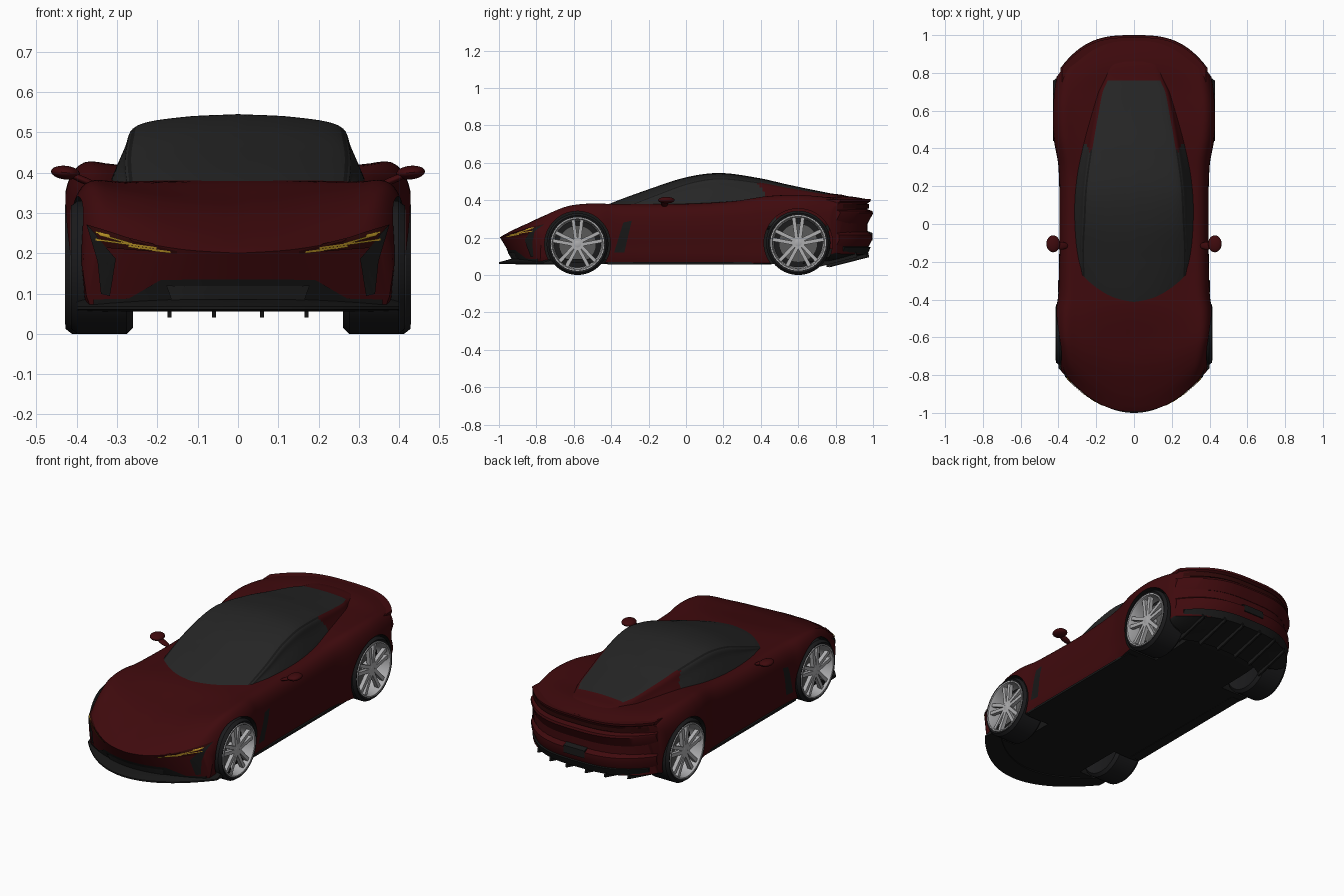
import bpy, bmesh, math
from mathutils import Matrix, Vector
from mathutils.bvhtree import BVHTree

if "Cube" in bpy.data.objects:
    bpy.data.objects.remove(bpy.data.objects["Cube"])
made = []


def material(name, r, g, b):
    m = bpy.data.materials.new(name)
    m.use_nodes = True
    m.diffuse_color = (r, g, b, 1)
    m.node_tree.nodes["Principled BSDF"].inputs["Base Color"].default_value = (r, g, b, 1)
    return m


paint = material("deep red paint", .05, .003, .004)
dark_red = material("dark red lamp", .025, .002, .002)
trim = material("black trim", .009, .009, .009)
glass = material("dark glass", .019, .019, .019)
rubber = material("tyre rubber", .011, .011, .012)
silver = material("silver alloy", .42, .42, .43)
steel = material("brake steel", .1, .1, .1)
amber = material("amber lamp", .5, .3, .02)


def smooth(keys, t):
    """Cubic interpolation through (position, value) keys."""
    t = min(max(t, keys[0][0]), keys[-1][0])
    last = len(keys) - 1
    i = 0
    while i < last - 1 and t > keys[i + 1][0]:
        i += 1

    def slope(k):
        a, b = keys[max(k - 1, 0)], keys[min(k + 1, last)]
        return (b[1] - a[1]) / (b[0] - a[0])
    (t0, v0), (t1, v1) = keys[i], keys[i + 1]
    h = t1 - t0
    u = (t - t0) / h
    return (v0 * (1 + 2 * u) * (1 - u) ** 2 + v1 * u * u * (3 - 2 * u)
            + h * slope(i) * u * (1 - u) ** 2 - h * slope(i + 1) * u * u * (1 - u))


def spread(a, b, n):
    return [a + (b - a) * i / (n - 1) for i in range(n)]


def half_section(points, steps):
    xs = [(i, p[0]) for i, p in enumerate(points)]
    zs = [(i, p[1]) for i, p in enumerate(points)]
    total = (len(points) - 1) * steps
    return [(smooth(xs, i / steps), smooth(zs, i / steps)) for i in range(total + 1)]


def ring(half):
    return half + [(-x, z) for x, z in half[-2:0:-1]]


def sheet(rows, wrap, pick=None):
    bm = bmesh.new()
    grid = [[bm.verts.new(p) for p in row] for row in rows]
    n = len(rows[0])
    for i in range(len(rows) - 1):
        for j in range(n if wrap else n - 1):
            k = (j + 1) % n
            f = bm.faces.new((grid[i][j], grid[i][k], grid[i + 1][k], grid[i + 1][j]))
            if pick:
                f.material_index = pick(i, j)
    return bm, grid


def finish(bm, name, mats, facing=None):
    bmesh.ops.remove_doubles(bm, verts=bm.verts, dist=1e-5)
    bmesh.ops.recalc_face_normals(bm, faces=bm.faces)
    bm.normal_update()
    if facing and sum(f.normal.dot(facing) for f in bm.faces) < 0:
        bmesh.ops.reverse_faces(bm, faces=bm.faces)
    me = bpy.data.meshes.new(name)
    bm.to_mesh(me)
    bm.free()
    for m in mats:
        me.materials.append(m)
    ob = bpy.data.objects.new(name, me)
    bpy.context.collection.objects.link(ob)
    made.append(ob)
    return ob


def bow(x, end):
    """How far the bumper line sweeps back at x."""
    return .25 * (x / .41) ** 2 if end < 0 else .235 * abs(x / .43) ** 3


# Lower body: bowed sections lofted from nose to tail
width = [(-1, .385), (-.8, .405), (-.7, .413), (-.5, .413), (-.35, .4), (0, .395), (.3, .4),
         (.45, .425), (.55, .432), (.75, .432), (.9, .42), (1, .405)]
shoulder = [(-1, .245), (-.9, .31), (-.8, .35), (-.7, .372), (-.55, .38), (-.35, .375), (0, .375),
            (.25, .39), (.45, .42), (.65, .425), (.8, .415), (1, .39)]
deck = [(-1, .2), (-.9, .25), (-.75, .31), (-.6, .345), (-.45, .375), (-.3, .385), (0, .4),
        (.7, .41), (.85, .422), (1, .4)]
floor = [(-1, .062), (-.4, .06), (.6, .06), (.8, .075), (1, .12)]


def body_row(s):
    w, sh, d, b = (smooth(k, s) for k in (width, shoulder, deck, floor))
    h = sh - b
    half = half_section([(0, b), (.5 * w, b), (.9 * w, b), (.965 * w, b + .02), (.985 * w, b + .3 * h),
                         (w, b + .6 * h), (.975 * w, b + .86 * h), (.88 * w, sh),
                         (.7 * w, sh + (d - sh) * .3), (.35 * w, sh + (d - sh) * .8), (0, d)], 4)
    front, back = max(0, (-.4 - s) / .6), max(0, (s - .5) / .5)
    row = []
    for x, z in ring(half):
        lean = .6 * max(0, .21 - z) * max(0, 1 - (x / .41) ** 2)
        row.append((x, s + front * (bow(x, -1) + lean) - back * bow(x, 1), z))
    return row


bm, grid = sheet([body_row(s) for s in spread(-1, .97, 100)], True)
for end in (grid[0], grid[-1]):
    n = len(end)
    top = n // 2
    for j in range(top // 2):
        for sign in (1, -1):
            loop = [end[sign * q % n] for q in (j, j + 1, top - j - 1, top - j)]
            bm.faces.new(list(dict.fromkeys(loop)))
bmesh.ops.recalc_face_normals(bm, faces=bm.faces)
for f in bm.faces:
    f.material_index = int(f.normal.z < -.6 and f.calc_center_median().z < .2)
body = finish(bm, "body", [paint, trim])

# Wheel arches cut out of the body
axles = [(-.58, .338, 1.0), (.6, .352, 1.04)]
bm = bmesh.new()
for y, x, size in axles:
    for side in (1, -1):
        place = Matrix.Translation((side * .43, y, .165 * size)) @ Matrix.Rotation(math.pi / 2, 4, 'Y')
        bmesh.ops.create_cone(bm, cap_ends=True, segments=64, radius1=.176 * size, radius2=.176 * size,
                              depth=.4, matrix=place)
for f in bm.faces:
    f.material_index = 1
cutter = finish(bm, "arch_cutter", [paint, trim])
cutter.hide_render = True
made.remove(cutter)
cut = body.modifiers.new("arches", 'BOOLEAN')
cut.operation, cut.solver, cut.object = 'DIFFERENCE', 'EXACT', cutter
done = bpy.data.meshes.new_from_object(body.evaluated_get(bpy.context.evaluated_depsgraph_get()))
body.modifiers.clear()
body.data = done
bpy.data.objects.remove(cutter)

# Cabin: glazed roof, windscreen and side windows, painted rear quarters
roof = [(-.5, .335), (-.41, .38), (-.2, .458), (0, .522), (.18, .545), (.39, .518), (.55, .482),
        (.77, .437), (.85, .425), (.95, .385)]
base = [(-.5, .28), (-.3, .31), (-.1, .325), (.1, .328), (.3, .315), (.5, .285), (.7, .23), (.95, .16)]
edge = [(-.5, .255), (-.2, .265), (0, .257), (.2, .247), (.4, .22), (.6, .185), (.7, .165), (.76, .14), (.95, .1)]
drop = [(-.5, .025), (.2, .028), (.77, .01), (.95, .01)]
cabin_at = spread(-.5, .95, 100)
STEPS = 6


def cabin_row(s):
    t, g, r = (smooth(k, s) for k in (roof, base, edge))
    e = t - smooth(drop, s)
    zb = min(.34, e - .05)
    half = half_section([(0, .25), (g, .25), (g, zb), (g + (r - g) * .62, zb + .7 * (e - zb)),
                         (r, e), (.55 * r, e + .75 * (t - e)), (0, t)], STEPS)
    fade = max(0, (.2 - s) / .65)
    return [(x, s + fade * .1 * (x / .3) ** 2, z) for x, z in ring(half)]


def cabin_colour(i, j):
    count = STEPS * 6
    u = ((j if j < count else 2 * count - 1 - j) + .5) / STEPS
    s = cabin_at[i]
    if u > 4:
        return 1 if s < .75 else 0
    if u > 3.8:
        return 2 if s < .38 else 0
    return 1 if s < .36 + .05 * (4 - u) else 0


bm, grid = sheet([cabin_row(s) for s in cabin_at], True, cabin_colour)
cabin = finish(bm, "cabin", [paint, glass, trim])

# Thin plates laid onto the body, between two outline edges
bm = bmesh.new()
bm.from_mesh(body.data)
bm.from_mesh(cabin.data)
surface = BVHTree.FromBMesh(bm)
bm.free()


def along(points, u):
    q = u * (len(points) - 1)
    i = min(int(q), len(points) - 2)
    return Vector(points[i]).lerp(Vector(points[i + 1]), q - i)


def plate(name, mat, first, second, axis, lift=.003):
    ray = {'front': Vector((0, 1, 0)), 'right': Vector((1, 0, 0)), 'left': Vector((-1, 0, 0))}[axis]
    rows = []
    for u in spread(0, 1, 25):
        row = []
        for v in spread(0, 1, 7):
            a, z = along(first, u).lerp(along(second, u), v)
            start = Vector((a, -2, z)) if axis == 'front' else Vector((-2 * ray.x, a, z))
            spot, normal, _, _ = surface.ray_cast(start, ray)
            if spot is None:
                break
            if normal.dot(ray) > 0:
                normal = -normal
            row.append(spot + normal * lift)
        if len(row) == 7:
            rows.append(row)
    if len(rows) > 1:
        finish(sheet(rows, False)[0], name, [mat], -ray)


def flip(points, sign):
    return [(sign * x, z) for x, z in points]


intake = [(-.385, .085), (-.27, .088), (-.19, .135), (0, .137), (.19, .135), (.27, .088), (.385, .085)]
plate("front_intake", trim, intake, [(x, .065) for x, z in intake], 'front')
plate("intake_mesh", glass, [(-.175, .122), (.175, .122)], [(-.16, .075), (.16, .075)], 'front', .006)
for side, word in ((1, "left"), (-1, "right")):
    plate(word + "_headlamp", dark_red, flip([(.372, .27), (.27, .236), (.15, .206)], side),
          flip([(.345, .215), (.25, .208), (.15, .2)], side), 'front')
    for a, b in (((.35, .252), (.26, .227)), ((.35, .237), (.2, .217)), ((.27, .221), (.165, .207))):
        plate(word + "_lamp_streak", amber, flip([a, b], side),
              flip([(x, z - .005) for x, z in (a, b)], side), 'front', .006)
    plate(word + "_front_vent", trim, flip([(.372, .27), (.345, .18), (.337, .1)], side),
          flip([(.366, .264), (.3, .187), (.315, .095)], side), 'front', .005)
    plate(word + "_fender_vent", trim, [(-.385, .12), (-.335, .28)], [(-.33, .12), (-.29, .29)],
          'left' if side > 0 else 'right')


# Bars that follow the bumper sweep: profile is (inset, height)
def band(name, mat, end, reach, profile):
    rows = [[(x, end * (1 - bow(x, end) - inset), z) for inset, z in profile]
            for x in spread(-reach, reach, 41)]
    bm, grid = sheet(rows, True)
    bm.faces.new(grid[0])
    bm.faces.new(grid[-1])
    finish(bm, name, [mat])


band("front_splitter", trim, -1, .4, [(0, .06), (0, .068), (.06, .085), (.13, .085), (.13, .056)])
band("tail_lip", paint, 1, .38, [(.1, .402), (.012, .405), (.014, .393), (.035, .38), (.1, .37)])
band("tail_lamp", dark_red, 1, .375, [(.06, .38), (.022, .38), (.022, .355), (.06, .355)])
band("upper_bumper", paint, 1, .39, [(.06, .36), (.004, .342), (0, .33), (.028, .275), (.06, .27)])
band("lower_bumper", paint, 1, .39, [(.06, .25), (.006, .215), (.006, .185), (.03, .14), (.07, .14)])
band("rear_plate", trim, 1, .065, [(.03, .235), (.004, .225), (.002, .185), (.03, .18)])
band("diffuser", trim, 1, .36, [(.24, .062), (.03, .11), (.012, .15), (.08, .155), (.24, .1)])


def block(name, mat, centre, size):
    bm = bmesh.new()
    bmesh.ops.create_cube(bm, size=1, matrix=Matrix.Translation(centre) @ Matrix.Diagonal((*size, 1)))
    return finish(bm, name, [mat])


for x in (-.28, -.17, -.06, .06, .17, .28):
    fin = block("diffuser_fin", trim, (0, 0, 0), (.01, .22, .035))
    fin.location = (x, .87 - bow(x, 1), .085)
    fin.rotation_euler.x = .25


# Mirrors and sills
def pod(name, centre, radii, tilt):
    bm = bmesh.new()
    place = Matrix.Translation(centre) @ Matrix.Rotation(tilt, 4, 'Y') @ Matrix.Diagonal((*radii, 1))
    bmesh.ops.create_uvsphere(bm, u_segments=24, v_segments=12, radius=1, matrix=place)
    finish(bm, name, [paint])


for side, word in ((1, "left"), (-1, "right")):
    pod(word + "_mirror", (side * .428, -.105, .4), (.036, .045, .017), side * -.1)
    pod(word + "_mirror_arm", (side * .385, -.115, .382), (.04, .02, .009), side * -.4)
    block(word + "_sill", trim, (side * .36, 0, .062), (.06, .84, .012))


# Wheels
def lathe(name, mat, profile):
    angles = [2 * math.pi * i / 56 for i in range(56)]
    rows = [[(x, r * math.cos(a), r * math.sin(a)) for a in angles] for x, r in profile]
    bm, grid = sheet(rows, True)
    bmesh.ops.remove_doubles(bm, verts=bm.verts, dist=1e-5)
    bmesh.ops.dissolve_degenerate(bm, edges=bm.edges, dist=1e-6)
    return finish(bm, name, [mat])


parts = [
    lathe("tyre", rubber, [(-.06, 0), (-.065, .12), (-.078, .15), (-.062, .165), (.06, .165),
                           (.076, .153), (.07, .141), (.02, .13), (0, .128), (0, 0)]),
    lathe("rim", silver, [(.07, .1435), (.077, .143), (.077, .136), (.06, .13), (.005, .125)]),
    lathe("brake_disc", steel, [(.005, .1), (.02, .1), (.02, 0)]),
    lathe("hub", silver, [(.02, .032), (.06, .03), (.066, .018), (.066, 0)]),
]
bm = bmesh.new()
for k in range(5):
    for side in (1, -1):
        place = (Matrix.Rotation(2 * math.pi * k / 5, 4, 'X') @ Matrix.Translation((.055, side * .016, .076))
                 @ Matrix.Rotation(-side * .13, 4, 'X') @ Matrix.Diagonal((.022, .019, .12, 1)))
        bmesh.ops.create_cube(bm, size=1, matrix=place)
parts.append(finish(bm, "spokes", [silver]))
for part in parts:
    kind = part.name
    for n, (y, x, size) in enumerate(axles):
        for side, word in ((1, "left"), (-1, "right")):
            first = n == 0 and side == 1
            ob = part if first else bpy.data.objects.new(kind, part.data)
            if not first:
                bpy.context.collection.objects.link(ob)
                made.append(ob)
            ob.name = ("front_", "rear_")[n] + word + "_" + kind
            ob.location = (side * x, y, .165 * size)
            ob.scale = (1, size, size)
            ob.rotation_euler.z = 0 if side > 0 else math.pi

# Smooth shading with crisp edges
for ob in bpy.context.scene.objects:
    ob.select_set(ob in made)
bpy.context.view_layer.objects.active = body
bpy.ops.object.shade_smooth_by_angle(angle=math.radians(35))
